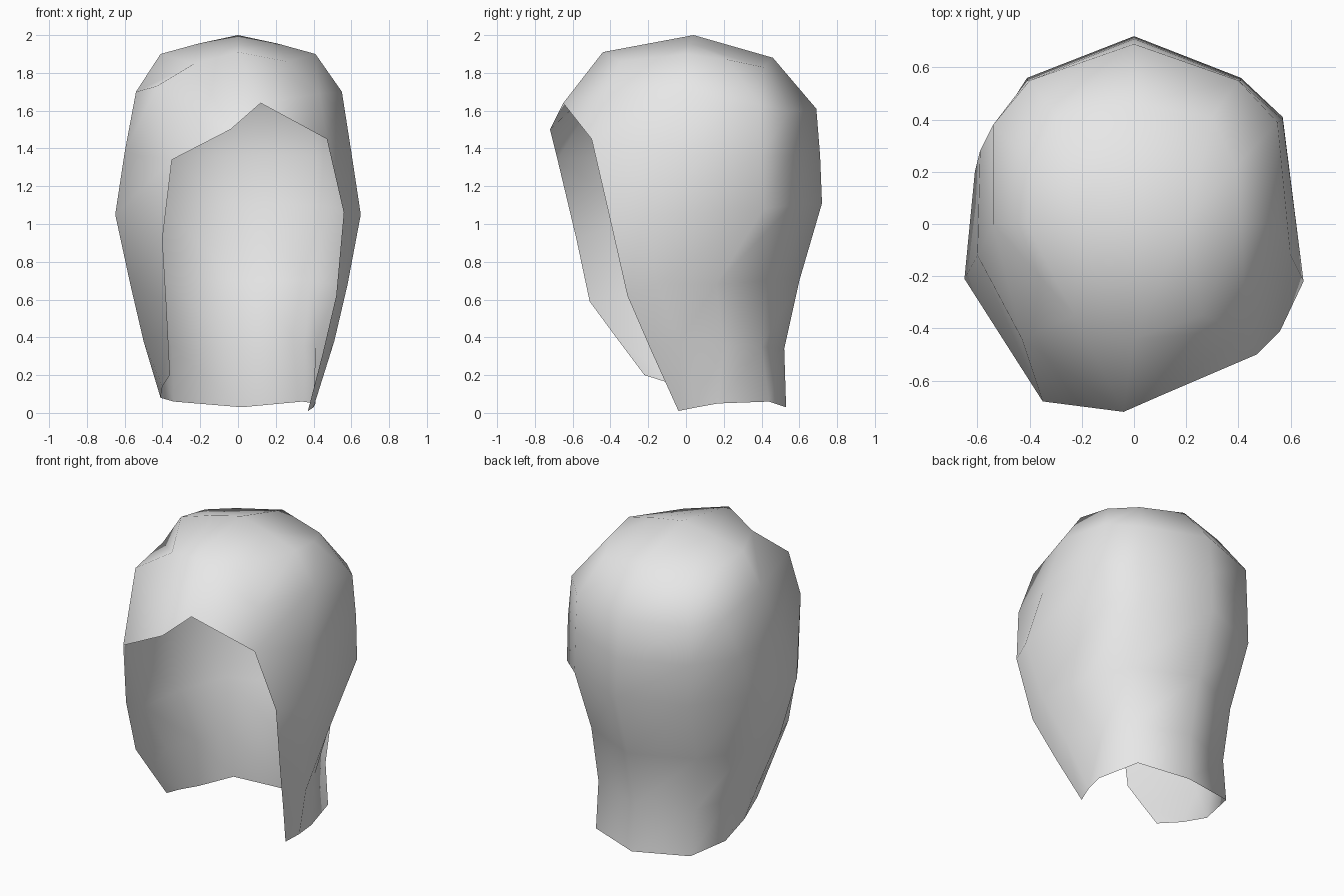
import bpy, bmesh

if "Cube" in bpy.data.objects:
    bpy.data.objects.remove(bpy.data.objects["Cube"])

# Half cross-sections, crown to nape: side, rear side, rear corner, centre back
rings = [
    [(.41, 0, 1.90), (.39, .22, 1.87), (.30, .41, 1.83), (0, .46, 1.88)],
    [(.54, 0, 1.70), (.54, .38, 1.63), (.40, .55, 1.60), (0, .69, 1.61)],
    [(.60, -.12, 1.38), (.59, .28, 1.36), (.41, .55, 1.36), (0, .71, 1.36)],
    [(.65, -.21, 1.05), (.61, .20, 1.08), (.41, .56, 1.10), (0, .72, 1.11)],
    [(.57, -.15, .68), (.53, .16, .68), (.38, .43, .70), (0, .60, .70)],
    [(.50, -.02, .38), (.44, .20, .36), (.35, .40, .35), (0, .52, .34)],
    [(.40, -.03, .14), (.41, .18, .08), (.34, .44, .06), (.02, .53, .03)],
]
# Places where the right side departs from the mirrored left: (ring, column)
right_changes = {
    (1, 0): (.55, 0, 1.70), (1, 1): (.55, .39, 1.63), (2, 1): (.57, .40, 1.36),
    (3, 1): (.57, .41, 1.08), (3, 0): (.65, -.22, 1.05), (4, 0): (.58, -.15, .68),
    (5, 0): (.51, -.03, .38), (5, 1): (.41, .20, .36), (6, 0): (.40, .06, .03),
    (6, 1): (.41, .17, .05),
}
# Uneven front edges, same order as the rings
left_edge = [(-.23, -.35, 1.85), (-.43, -.44, 1.73), (-.35, -.68, 1.34), (-.40, -.58, .92),
             (-.38, -.51, .59), (-.37, -.37, .40), (-.36, -.22, .20)]
right_edge = [(.26, -.35, 1.86), (.43, -.41, 1.69), (.47, -.50, 1.45), (.56, -.41, 1.06),
              (.52, -.31, .62), (.45, -.18, .32), (.37, -.04, .01)]

bm = bmesh.new()
grid = []
for r, (half, le, re) in enumerate(zip(rings, left_edge, right_edge)):
    left = [(-x, y, z) for x, y, z in half[:3]]
    right = [right_changes.get((r, c), half[c]) for c in (2, 1, 0)]
    row = [le] + left + [half[3]] + right + [re]
    grid.append([bm.verts.new(p) for p in row])

# Shell wrapped around sides and back
for a, b in zip(grid, grid[1:]):
    for i in range(len(a) - 1):
        bm.faces.new((a[i], b[i], b[i + 1], a[i + 1]))

# Crown cap: a short ridge with a fan on each side
top = bm.verts.new((0, .04, 2))
brow = bm.verts.new((0, -.44, 1.91))
ring = grid[0]
for x, fan in ((-.21, [brow] + ring[:5]), (.21, ring[4:] + [brow])):
    mid = bm.verts.new((x, .02, 1.955))
    for a, b in zip(fan, fan[1:]):
        bm.faces.new((mid, a, b))
    bm.faces.new((mid, fan[-1], top))
    bm.faces.new((mid, top, fan[0]))

# Jagged fringe over the forehead
low = bm.verts.new((-.04, -.72, 1.50))
peak = bm.verts.new((.12, -.65, 1.64))
bm.faces.new((grid[1][0], low, grid[2][0]))
bm.faces.new((grid[0][0], brow, low, grid[1][0]))
bm.faces.new((brow, peak, low))
bm.faces.new((brow, grid[0][-1], grid[1][-1], peak))
bm.faces.new((peak, grid[1][-1], grid[2][-1]))

bmesh.ops.recalc_face_normals(bm, faces=bm.faces)
if top.link_faces[0].normal.z < 0:
    bmesh.ops.reverse_faces(bm, faces=bm.faces)
for f in bm.faces:
    f.smooth = True

mesh = bpy.data.meshes.new("hair_shell")
bm.to_mesh(mesh)
bm.free()
mat = bpy.data.materials.new("light_grey")
mat.diffuse_color = (.8, .8, .8, 1)
mat.use_nodes = True
mat.node_tree.nodes["Principled BSDF"].inputs["Base Color"].default_value = mat.diffuse_color
mesh.materials.append(mat)
hair = bpy.data.objects.new("hair_shell", mesh)
bpy.context.collection.objects.link(hair)
